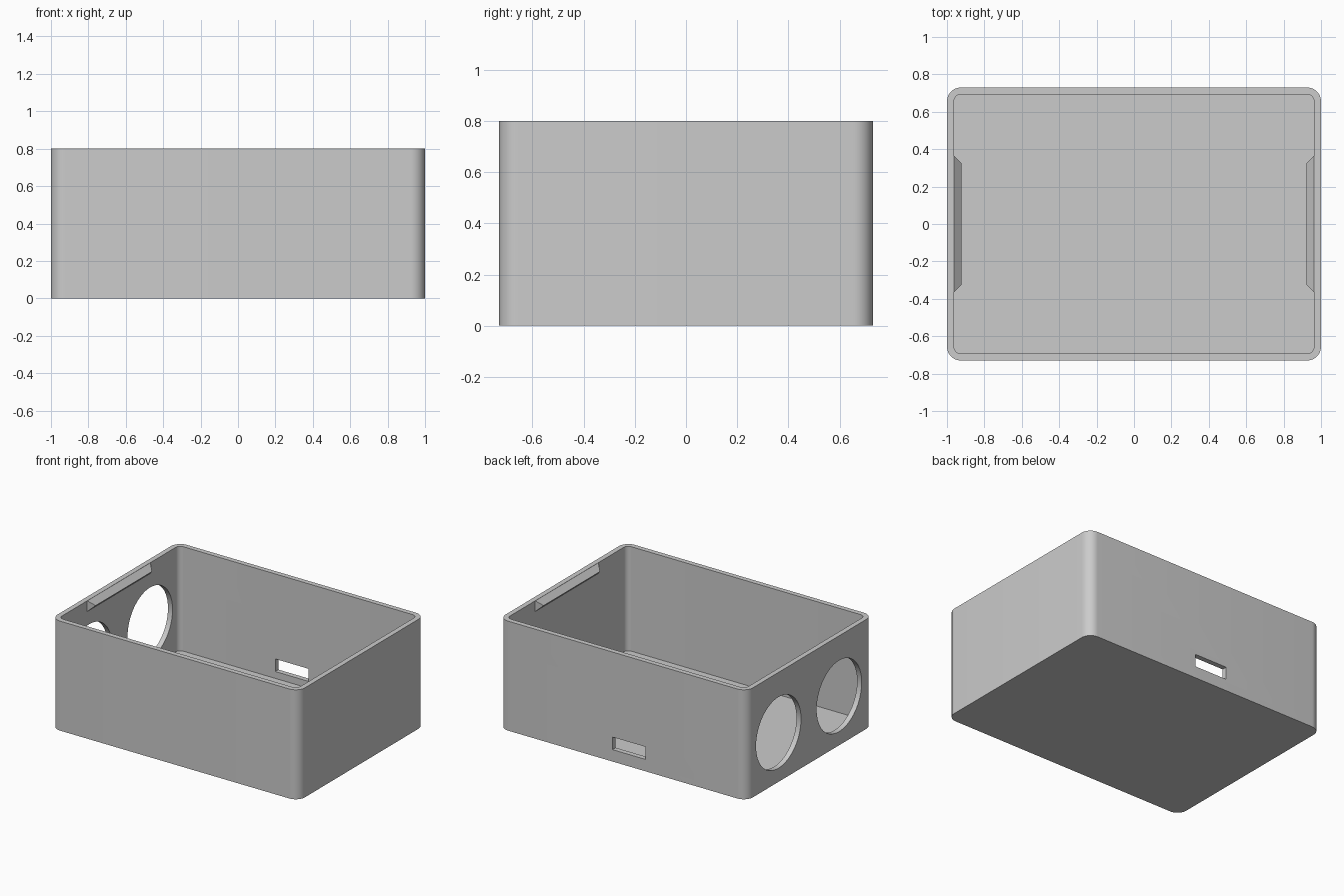
import bpy, bmesh, math
from mathutils import Matrix, Vector

if "Cube" in bpy.data.objects:
    bpy.data.objects.remove(bpy.data.objects["Cube"], do_unlink=True)

HALF_X, HALF_Y, HEIGHT = 1.0, 0.73, 0.8
WALL, RADIUS = 0.037, 0.075

grey = bpy.data.materials.new("light grey plastic")
grey.use_nodes = True
grey.diffuse_color = (0.6, 0.6, 0.6, 1)
grey.node_tree.nodes["Principled BSDF"].inputs["Base Color"].default_value = (0.6, 0.6, 0.6, 1)


def make_object(name, bm):
    bmesh.ops.recalc_face_normals(bm, faces=bm.faces)
    mesh = bpy.data.meshes.new(name)
    bm.to_mesh(mesh)
    bm.free()
    mesh.materials.append(grey)
    obj = bpy.data.objects.new(name, mesh)
    bpy.context.collection.objects.link(obj)
    return obj


def activate(obj):
    bpy.ops.object.select_all(action="DESELECT")
    obj.select_set(True)
    bpy.context.view_layer.objects.active = obj


def rounded_loop(bm, hx, hy, r, z, steps=12):
    """Ring of vertices around a rounded rectangle."""
    verts = []
    for corner, (sx, sy) in enumerate([(1, 1), (-1, 1), (-1, -1), (1, -1)]):
        for i in range(steps + 1):
            a = (corner + i / steps) * math.pi / 2
            verts.append(bm.verts.new((sx * (hx - r) + r * math.cos(a),
                                       sy * (hy - r) + r * math.sin(a), z)))
    return verts


def bridge(bm, a, b):
    for i in range(len(a)):
        j = (i + 1) % len(a)
        bm.faces.new((a[i], a[j], b[j], b[i]))


def cut(target, bm):
    """Subtract a closed shape from the target."""
    cutter = make_object("cutter", bm)
    cutter.hide_render = True
    mod = target.modifiers.new("cut", "BOOLEAN")
    mod.operation, mod.solver, mod.object = "DIFFERENCE", "EXACT", cutter
    activate(target)
    bpy.ops.object.modifier_apply(modifier=mod.name)
    bpy.data.objects.remove(cutter, do_unlink=True)


# Open tray: outer skin, rim, inner skin and floor
bm = bmesh.new()
ix, iy, ir = HALF_X - WALL, HALF_Y - WALL, RADIUS - WALL
rings = [rounded_loop(bm, HALF_X, HALF_Y, RADIUS, 0),
         rounded_loop(bm, HALF_X, HALF_Y, RADIUS, HEIGHT),
         rounded_loop(bm, ix, iy, ir, HEIGHT),
         rounded_loop(bm, ix, iy, ir, WALL)]
for lower, upper in zip(rings, rings[1:]):
    bridge(bm, lower, upper)
bm.faces.new(rings[0])
bm.faces.new(rings[-1])
tray = make_object("case_body", bm)

# Two round openings in the -x wall
for y in (0.36, -0.34):
    bm = bmesh.new()
    bmesh.ops.create_cone(bm, cap_ends=True, segments=64, radius1=0.26, radius2=0.26, depth=0.2,
                          matrix=Matrix.Translation((-HALF_X, y, 0.36))
                          @ Matrix.Rotation(math.pi / 2, 4, "Y"))
    cut(tray, bm)

# Cable slot in the back wall
bm = bmesh.new()
bmesh.ops.create_cube(bm, size=1, matrix=Matrix.Translation((-0.05, HALF_Y, 0.133))
                      @ Matrix.Diagonal((0.266, 0.2, 0.092, 1)))
cut(tray, bm)

activate(tray)
bpy.ops.object.shade_smooth_by_angle(angle=math.radians(30))

# Snap ridges: triangular bars with slanted ends, inside both end walls
for side, name in ((1, "left_snap_ridge"), (-1, "right_snap_ridge")):
    bm = bmesh.new()
    depth, mid = 0.04, HEIGHT - 0.04
    ends = []
    for s in (-1, 1):
        ends.append([bm.verts.new(Vector(p)) for p in (
            (side * ix, s * 0.365, mid + 0.039),
            (side * (ix - depth), s * 0.325, mid),
            (side * ix, s * 0.365, mid - 0.039))])
        bm.faces.new(ends[-1])
    bridge(bm, *ends)
    make_object(name, bm)
